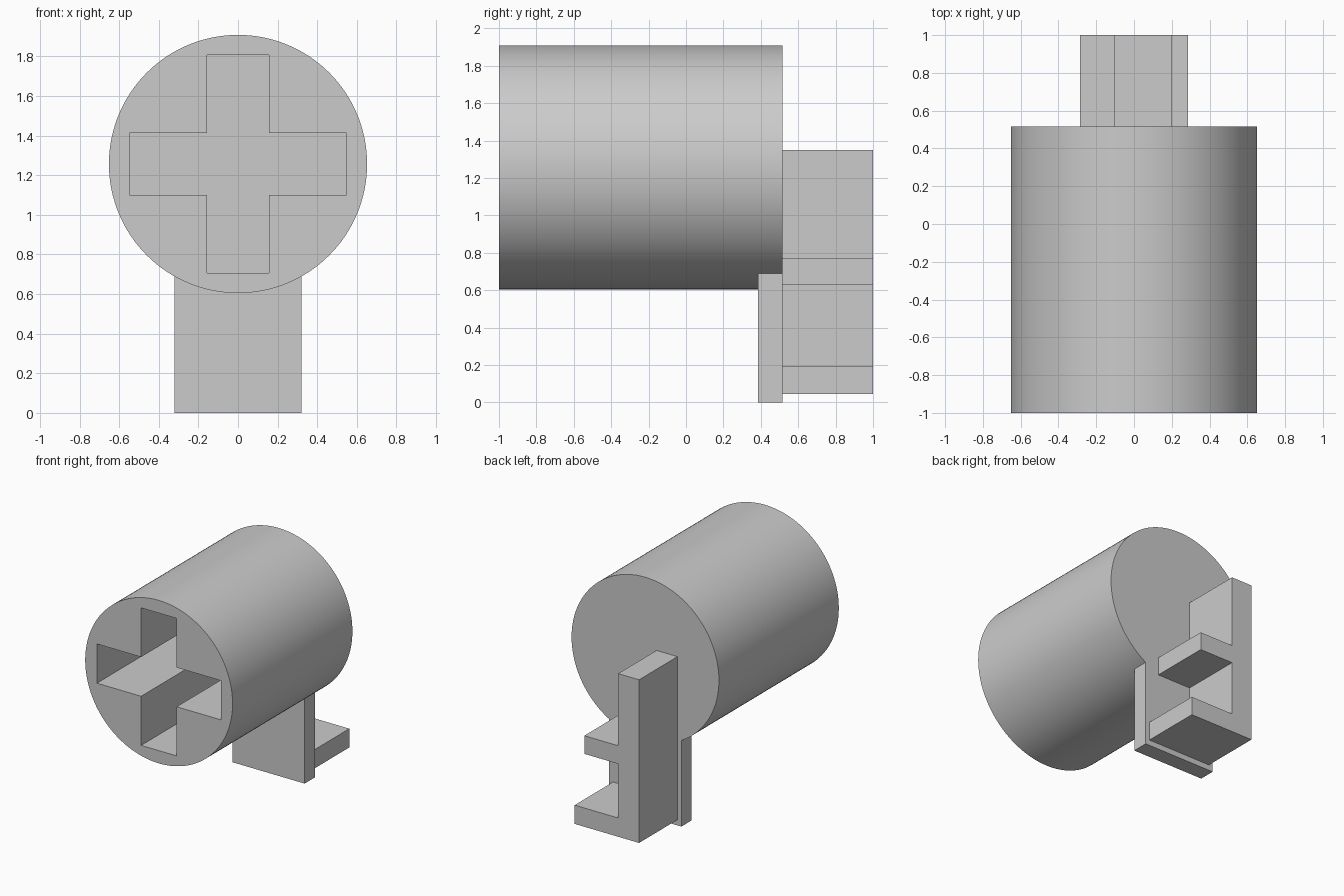
import bpy, bmesh
from math import cos, sin, tau, radians

cube = bpy.data.objects.get("Cube")
if cube:
    bpy.data.objects.remove(cube, do_unlink=True)

grey = bpy.data.materials.new("plain grey")
grey.use_nodes = True
grey.diffuse_color = (0.6, 0.6, 0.6, 1)
grey.node_tree.nodes["Principled BSDF"].inputs["Base Color"].default_value = (0.6, 0.6, 0.6, 1)

FRONT, BACK, REAR_END = -1.0, 0.515, 1.0
RADIUS, AXIS_Z = 0.652, 1.257
PLATE_FRONT = 0.385


def prism(name, outline, y0, y1):
    """Extrude an outline of (x, z) points from y0 to y1."""
    bm = bmesh.new()
    rings = [[bm.verts.new((x, y, z)) for x, z in outline] for y in (y0, y1)]
    for ring in rings:
        bm.faces.new(ring)
    n = len(outline)
    for i in range(n):
        j = (i + 1) % n
        bm.faces.new((rings[0][i], rings[0][j], rings[1][j], rings[1][i]))
    bmesh.ops.recalc_face_normals(bm, faces=bm.faces)
    mesh = bpy.data.meshes.new(name)
    bm.to_mesh(mesh)
    bm.free()
    mesh.materials.append(grey)
    obj = bpy.data.objects.new(name, mesh)
    bpy.context.collection.objects.link(obj)
    return obj


def select_only(obj):
    bpy.ops.object.select_all(action='DESELECT')
    obj.select_set(True)
    bpy.context.view_layer.objects.active = obj


def combine(target, other, operation):
    """Apply a boolean and discard the second object."""
    mod = target.modifiers.new("combine", 'BOOLEAN')
    mod.operation, mod.solver, mod.object = operation, 'EXACT', other
    select_only(target)
    bpy.ops.object.modifier_apply(modifier=mod.name)
    bpy.data.objects.remove(other, do_unlink=True)


# Round barrel
sides = 128
circle = [(RADIUS * cos(tau * i / sides), AXIS_Z + RADIUS * sin(tau * i / sides))
          for i in range(sides)]
barrel = prism("barrel", circle, FRONT, BACK)

# Plate hanging below the barrel, flush with its rear face
plate_top = 0.85
plate = prism("mounting_plate", [(-0.32, 0), (0.32, 0), (0.32, plate_top), (-0.32, plate_top)],
              PLATE_FRONT, BACK)
combine(barrel, plate, 'UNION')

# Deep cross-shaped socket in the front
a, long_x, long_z = 0.157, 0.548, 0.55
quarter = [(long_x, a), (a, a), (a, long_z)]
half = quarter + [(-x, z) for x, z in reversed(quarter)]
cross = [(x, AXIS_Z + z) for x, z in half + [(-x, -z) for x, z in half]]
socket = prism("socket_cutter", cross, FRONT - 0.1, PLATE_FRONT)
socket.hide_render = True
combine(barrel, socket, 'DIFFERENCE')
select_only(barrel)
bpy.ops.object.shade_smooth_by_angle(angle=radians(30))

# Upright rear key with two teeth of different length
spine_x, side_x = -0.10, -0.285
key = [(side_x, 0.045), (0.285, 0.045), (0.285, 0.195), (spine_x, 0.195),
       (spine_x, 0.628), (0.20, 0.628), (0.20, 0.773), (spine_x, 0.773),
       (spine_x, 1.35), (side_x, 1.35)]
prism("rear_key", key, BACK, REAR_END)
